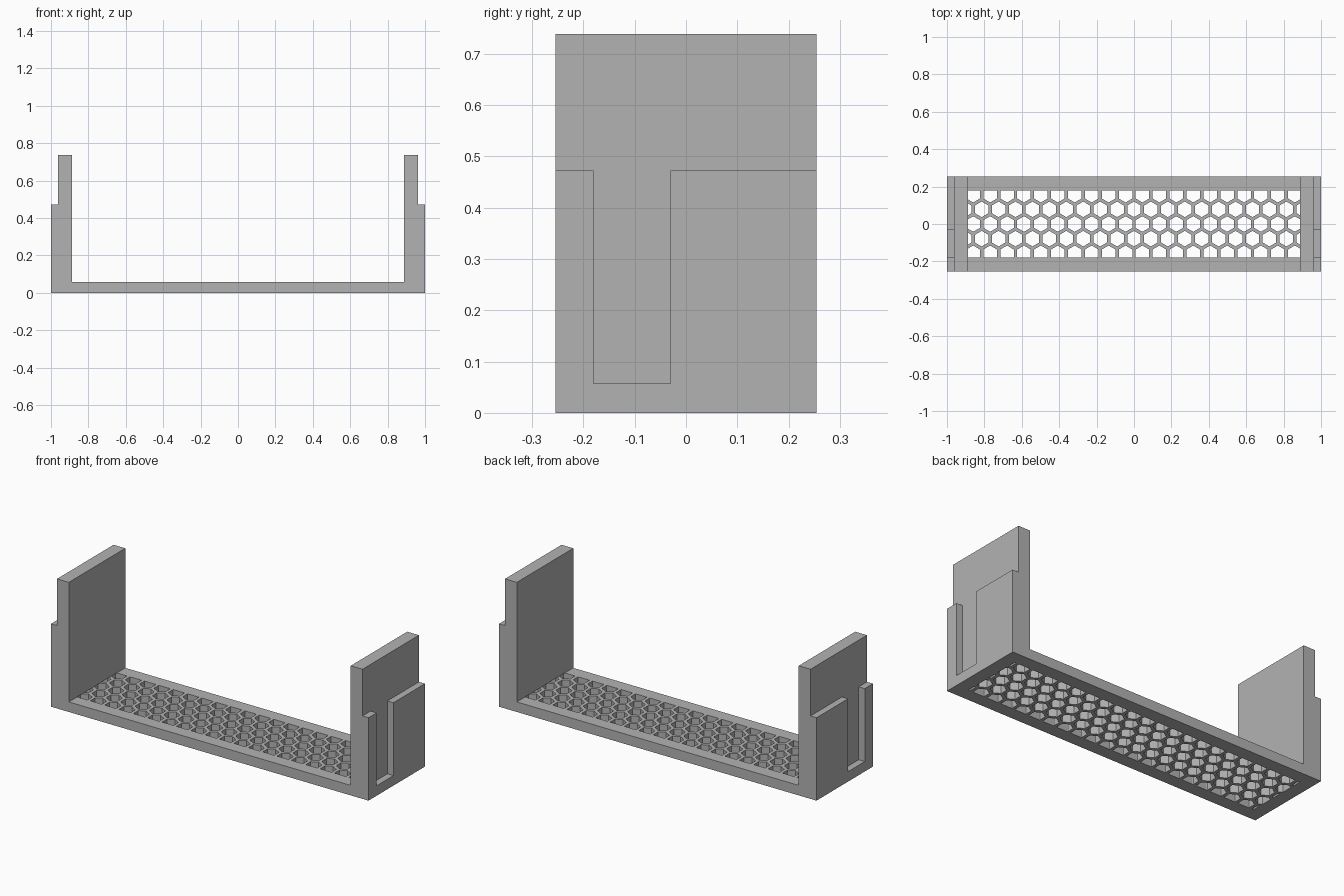
import bpy, bmesh, math
from mathutils import Vector

cube = bpy.data.objects.get("Cube")
if cube:
    bpy.data.objects.remove(cube, do_unlink=True)

HALF_X, HALF_Y = 1.0, 0.254     # outer footprint
FLOOR, TOP, PAD_TOP = 0.057, 0.738, 0.472
WALL_IN, WALL_OUT = 0.888, 0.962
RIM = 0.075
PITCH, HEX_WIDTH = 0.0905, 0.072

grey = bpy.data.materials.new("light grey")
grey.use_nodes = True
colour = (0.45, 0.45, 0.45, 1)
grey.diffuse_color = colour
grey.node_tree.nodes["Principled BSDF"].inputs["Base Color"].default_value = colour


def make_object(name, bm):
    mesh = bpy.data.meshes.new(name)
    bmesh.ops.recalc_face_normals(bm, faces=bm.faces)
    bm.to_mesh(mesh)
    bm.free()
    mesh.materials.append(grey)
    obj = bpy.data.objects.new(name, mesh)
    bpy.context.collection.objects.link(obj)
    return obj


def box(name, low, high, mirrored=False):
    low, high = Vector(low), Vector(high)
    bm = bmesh.new()
    bmesh.ops.create_cube(bm, size=1)
    bmesh.ops.scale(bm, vec=high - low, verts=bm.verts)
    bmesh.ops.translate(bm, vec=(low + high) / 2, verts=bm.verts)
    obj = make_object(name, bm)
    if mirrored:
        obj.modifiers.new("Mirror", 'MIRROR').use_mirror_merge = False
    return obj


# Honeycomb cutter: staggered rows of hexagons trimmed to the framed opening
def honeycomb():
    bm = bmesh.new()
    radius = HEX_WIDTH / math.sqrt(3)
    for row in range(-3, 4):
        shift = 0 if row % 2 else 0.5
        for col in range(-13, 14):
            x, y = (col + shift) * PITCH, row * PITCH * math.sqrt(3) / 2
            bm.faces.new([bm.verts.new((x + radius * math.sin(a * math.pi / 3),
                                        y + radius * math.cos(a * math.pi / 3), -0.1))
                          for a in range(6)])
    for axis, limit in ((Vector((1, 0, 0)), HALF_X - RIM), (Vector((0, 1, 0)), HALF_Y - RIM)):
        for side in (-1, 1):
            bmesh.ops.bisect_plane(bm, geom=bm.verts[:] + bm.edges[:] + bm.faces[:],
                                   plane_co=axis * side * limit, plane_no=axis * side,
                                   clear_outer=True)
    grown = bmesh.ops.extrude_face_region(bm, geom=bm.faces[:], use_keep_orig=True)
    bmesh.ops.translate(bm, vec=(0, 0, 0.3),
                        verts=[v for v in grown["geom"] if isinstance(v, bmesh.types.BMVert)])
    return make_object("honeycomb_cutter", bm)


# Floor with a perforated centre
floor = box("perforated_floor", (-HALF_X, -HALF_Y, 0), (HALF_X, HALF_Y, FLOOR))
cutter = honeycomb()
cut = floor.modifiers.new("Holes", 'BOOLEAN')
cut.operation, cut.solver, cut.object = 'DIFFERENCE', 'EXACT', cutter
bpy.context.view_layer.update()
cut_mesh = bpy.data.meshes.new_from_object(
    floor.evaluated_get(bpy.context.evaluated_depsgraph_get()))
floor.modifiers.clear()
floor.data = cut_mesh
bpy.data.objects.remove(cutter, do_unlink=True)

# Upright end walls, and the outer pads that leave a slot between them
box("end_walls", (WALL_IN, -HALF_Y, FLOOR), (WALL_OUT, HALF_Y, TOP), True)
box("front_outer_pads", (WALL_OUT, -HALF_Y, FLOOR), (HALF_X, -0.18, PAD_TOP), True)
box("back_outer_pads", (WALL_OUT, -0.03, FLOOR), (HALF_X, HALF_Y, PAD_TOP), True)
